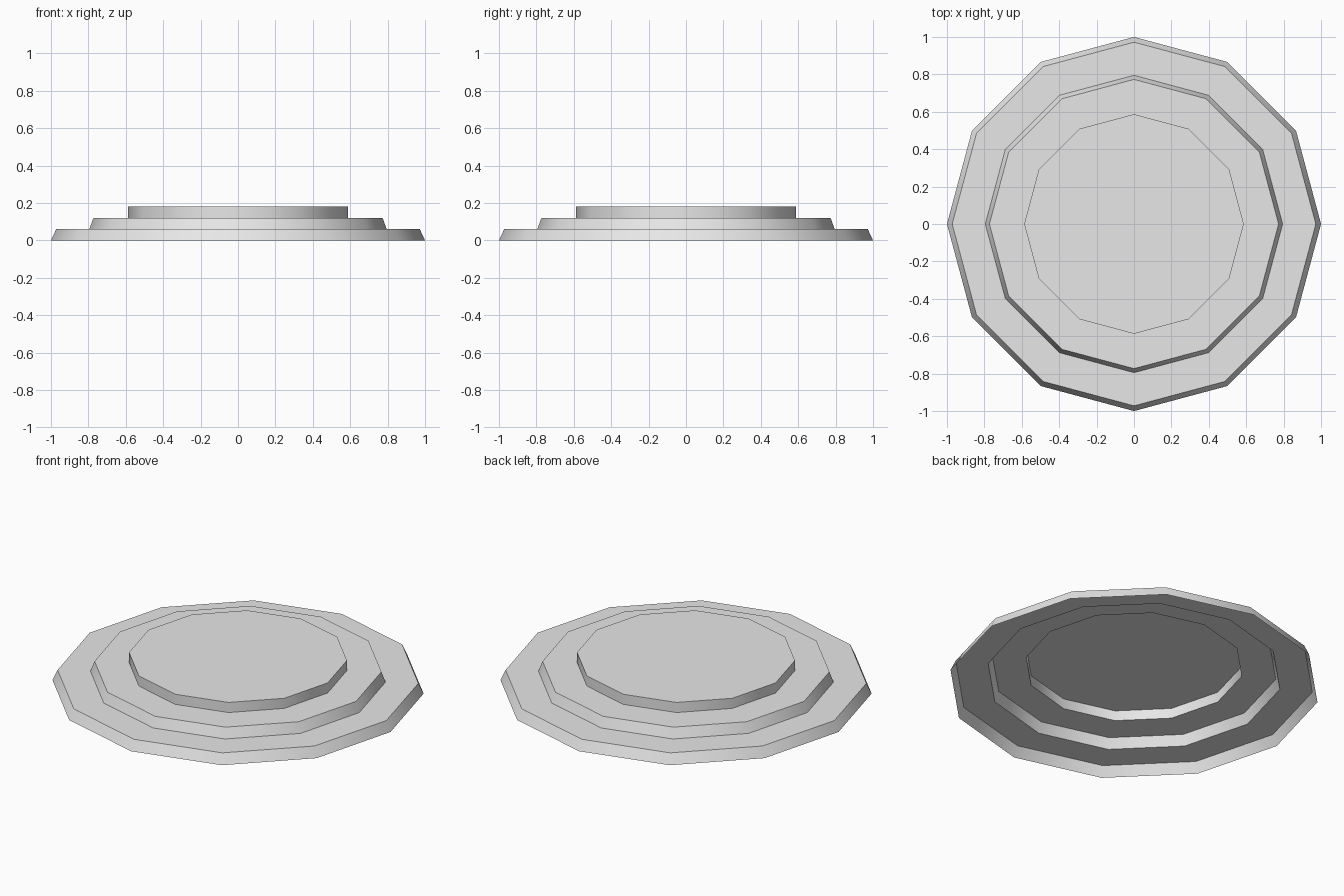
import bpy
import bmesh
from math import cos, sin, tau, radians

SIDES = 12
STEP = 0.06

cube = bpy.data.objects.get("Cube")
if cube:
    bpy.data.objects.remove(cube, do_unlink=True)

# Stone colour shared by every tier
stone = bpy.data.materials.new("grey_stone")
stone.use_nodes = True
stone.diffuse_color = (0.8, 0.8, 0.8, 1)
stone.node_tree.nodes["Principled BSDF"].inputs["Base Color"].default_value = (0.8, 0.8, 0.8, 1)


def add_tier(name, level, base, top, inner):
    """Open-bottomed tier: a wall, then a flat tread in to the next tier or a full cap."""
    bm = bmesh.new()

    def ring(radius, z):
        return [bm.verts.new((radius * cos(tau * i / SIDES), radius * sin(tau * i / SIDES), z))
                for i in range(SIDES)]

    def bridge(a, b):
        for i in range(SIDES):
            j = (i + 1) % SIDES
            bm.faces.new((a[i], a[j], b[j], b[i]))

    z = level * STEP
    rim = ring(top, z + STEP)
    bridge(ring(base, z), rim)
    if inner:
        bridge(rim, ring(inner, z + STEP))
    else:
        bm.faces.new(rim)

    mesh = bpy.data.meshes.new(name)
    bm.to_mesh(mesh)
    bm.free()
    mesh.materials.append(stone)
    obj = bpy.data.objects.new(name, mesh)
    bpy.context.collection.objects.link(obj)

    # Soft around the wall, crisp at the rim
    bpy.ops.object.select_all(action='DESELECT')
    obj.select_set(True)
    bpy.context.view_layer.objects.active = obj
    bpy.ops.object.shade_smooth_by_angle(angle=radians(40))


# Three stacked hollow steps
add_tier("lower_step", 0, 1.0, 0.972, 0.795)
add_tier("middle_step", 1, 0.795, 0.773, 0.587)
add_tier("top_platform", 2, 0.587, 0.587, None)
